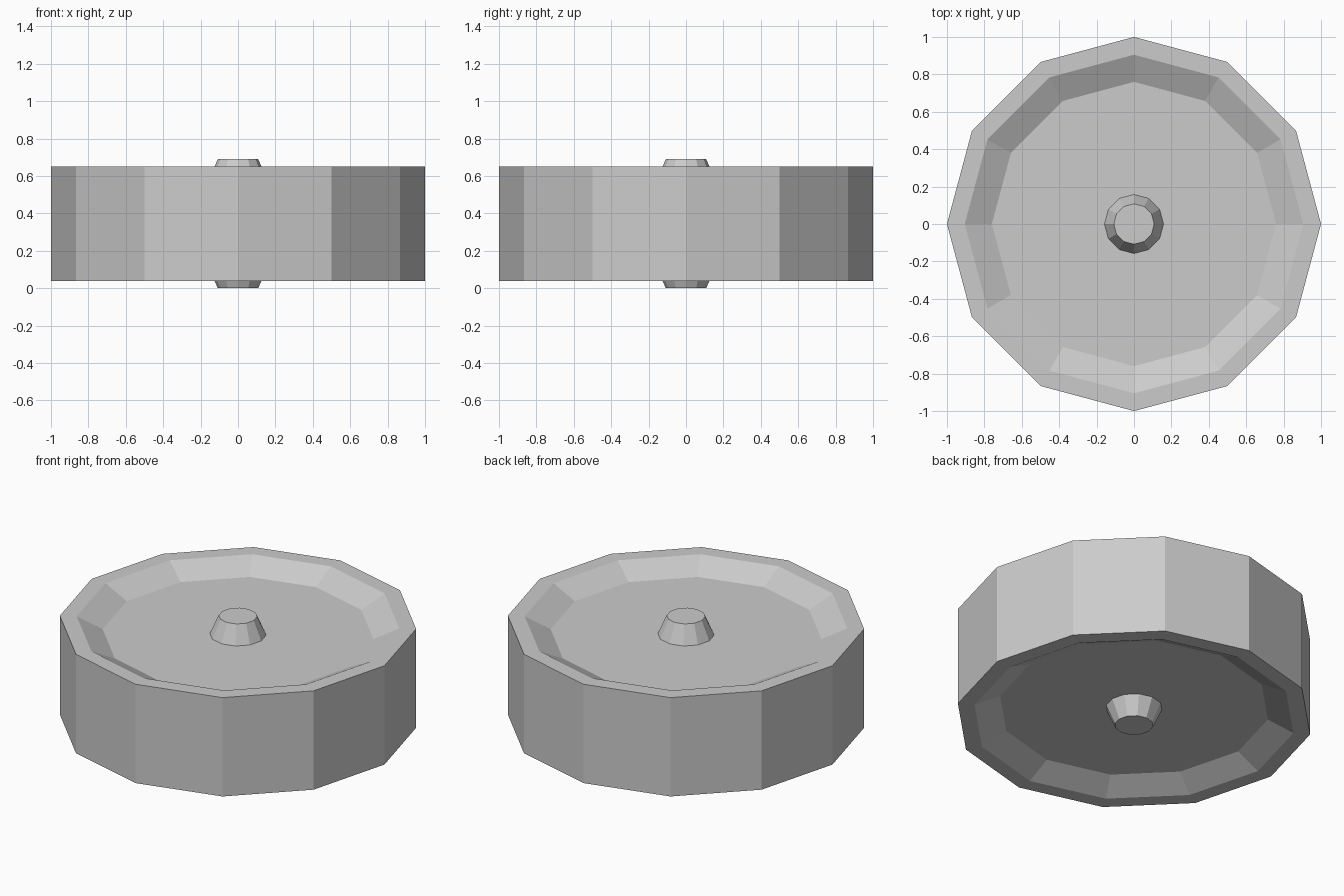
import bpy
import bmesh
from math import cos, sin, tau

SIDES = 12
MID = 0.345  # height of the axle centre plane

if "Cube" in bpy.data.objects:
    bpy.data.objects.remove(bpy.data.objects["Cube"], do_unlink=True)

grey = bpy.data.materials.new("light_grey")
grey.use_nodes = True
colour = (0.6, 0.6, 0.6, 1)
grey.diffuse_color = colour
grey.node_tree.nodes["Principled BSDF"].inputs["Base Color"].default_value = colour


def lathe(name, profile, cap_start=True, cap_end=True):
    """Revolve (radius, height) points, listed bottom to top, into a faceted solid."""
    bm = bmesh.new()
    rings = [[bm.verts.new((r * cos(tau * i / SIDES), r * sin(tau * i / SIDES), z))
              for i in range(SIDES)] for r, z in profile]
    for low, high in zip(rings, rings[1:]):
        for i in range(SIDES):
            j = (i + 1) % SIDES
            bm.faces.new((low[i], low[j], high[j], high[i]))
    if cap_start:
        bm.faces.new(rings[0][::-1])
    if cap_end:
        bm.faces.new(rings[-1])
    bmesh.ops.recalc_face_normals(bm, faces=bm.faces)
    mesh = bpy.data.meshes.new(name)
    bm.to_mesh(mesh)
    bm.free()
    mesh.materials.append(grey)
    obj = bpy.data.objects.new(name, mesh)
    bpy.context.collection.objects.link(obj)
    return obj


# Wheel body: tread, flat rims and a dished recess on each side
upper = [(1.0, 0.305), (0.905, 0.305), (0.76, 0.232)]
lower = [(r, -h) for r, h in reversed(upper)]
lathe("wheel", [(r, MID + h) for r, h in lower + upper])

# Tapered hub caps standing out of each recess
hub = [(0.158, 0.232), (0.108, 0.345)]
lathe("upper_hub", [(r, MID + h) for r, h in hub], cap_start=False)
lathe("lower_hub", [(r, MID - h) for r, h in reversed(hub)], cap_end=False)
